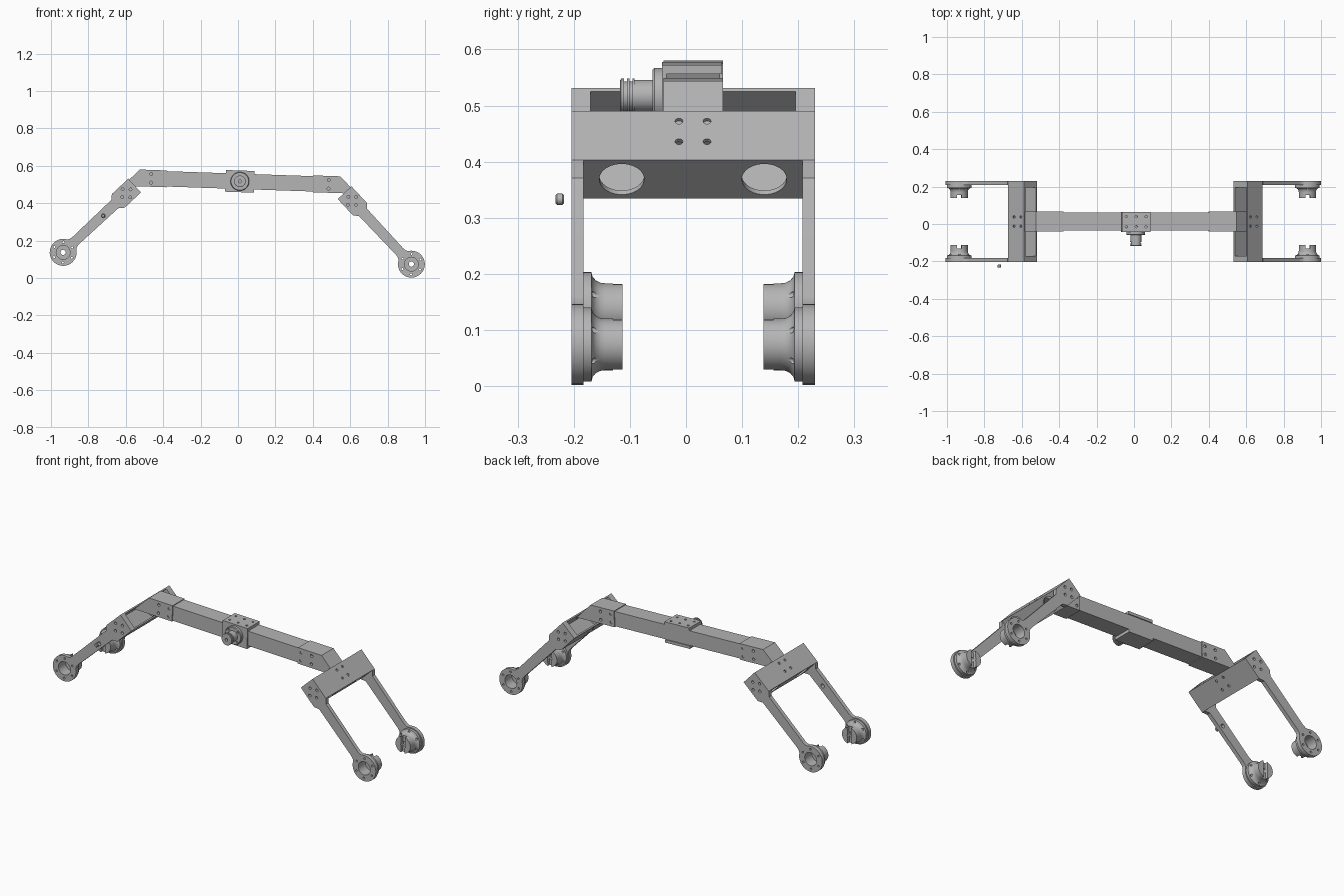
import bpy, bmesh, math
from mathutils import Matrix, Vector

cube = bpy.data.objects.get("Cube")
if cube:
    bpy.data.objects.remove(cube, do_unlink=True)

grey = bpy.data.materials.new("machined grey")
grey.use_nodes = True
colour = (0.46, 0.46, 0.46, 1)
grey.diffuse_color = colour
grey.node_tree.nodes["Principled BSDF"].inputs["Base Color"].default_value = colour

# The whole frame tilts slightly about its centre; each end turns down by 45 degrees
FRAME = Matrix.Translation((0.01, 0.0125, 0.517)) @ Matrix.Rotation(math.radians(1.94), 4, 'Y')
LEG = Matrix.Translation((0.604, 0, -0.084)) @ Matrix.Rotation(math.radians(45), 4, 'Y')
HUB = 0.463
TURN = {'X': Matrix.Rotation(math.pi / 2, 4, 'Y'),
        'Y': Matrix.Rotation(math.pi / 2, 4, 'X'),
        'Z': Matrix.Identity(4)}


def box(bm, lo, hi, turn=Matrix.Identity(4)):
    lo, hi = Vector(lo), Vector(hi)
    m = turn @ Matrix.Translation((lo + hi) / 2) @ Matrix.Diagonal((*(hi - lo), 1))
    bmesh.ops.create_cube(bm, size=1, matrix=m)


def rod(bm, axis, centre, r, depth, seg=16):
    bmesh.ops.create_cone(bm, cap_ends=True, segments=seg, radius1=r, radius2=r,
                          depth=depth, matrix=Matrix.Translation(centre) @ TURN[axis])


def prism(bm, pts, y0, y1):
    face = bm.faces.new([bm.verts.new((x, y0, z)) for x, z in pts])
    new = bmesh.ops.extrude_face_region(bm, geom=[face])["geom"]
    for v in new:
        if isinstance(v, bmesh.types.BMVert):
            v.co.y = y1
    bmesh.ops.recalc_face_normals(bm, faces=bm.faces)


def lathe(bm, profile, x=0, closed=False, seg=48):
    vs = [bm.verts.new((x + r, y, 0)) for r, y in profile]
    es = [bm.edges.new(p) for p in zip(vs, vs[1:])]
    if closed:
        es.append(bm.edges.new((vs[-1], vs[0])))
    bmesh.ops.spin(bm, geom=vs + es, cent=(x, 0, 0), axis=(0, 1, 0),
                   angle=math.tau, steps=seg)
    bmesh.ops.remove_doubles(bm, verts=bm.verts, dist=1e-5)
    bmesh.ops.recalc_face_normals(bm, faces=bm.faces)


def part(name, build):
    bm = bmesh.new()
    build(bm)
    mesh = bpy.data.meshes.new(name)
    bm.to_mesh(mesh)
    bm.free()
    mesh.materials.append(grey)
    obj = bpy.data.objects.new(name, mesh)
    bpy.context.collection.objects.link(obj)
    return obj


def activate(obj):
    bpy.ops.object.select_all(action='DESELECT')
    obj.select_set(True)
    bpy.context.view_layer.objects.active = obj


def cut(obj, build):
    cutter = part("cutter", build)
    cutter.hide_render = True
    mod = obj.modifiers.new("cut", 'BOOLEAN')
    mod.operation, mod.solver, mod.object = 'DIFFERENCE', 'EXACT', cutter
    activate(obj)
    bpy.ops.object.modifier_apply(modifier=mod.name)
    bpy.data.objects.remove(cutter, do_unlink=True)


def finish(obj, matrix):
    obj.data.transform(matrix)
    if matrix.determinant() < 0:
        obj.data.flip_normals()
    activate(obj)
    bpy.ops.object.shade_smooth_by_angle(angle=math.radians(32))


def spread(obj, base, sides_y):
    # place mirrored copies at both ends, and front and back where asked
    name, made = obj.name, {}
    for sx, end in ((1, "left"), (-1, "right")):
        for sy in sides_y:
            c = obj.copy()
            c.data = obj.data.copy()
            c.name = f"{end}_{name}" if len(sides_y) == 1 else \
                f"{end}_{'back' if sy > 0 else 'front'}_{name}"
            bpy.context.collection.objects.link(c)
            finish(c, FRAME @ Matrix.Diagonal((sx, sy, 1, 1)) @ base)
            made[sx, sy] = c
    bpy.data.objects.remove(obj, do_unlink=True)
    return made


PM = (-1, 1)

# Main beam
finish(part("main_beam", lambda bm: box(bm, (-0.45, -0.048, -0.041), (0.45, 0.048, 0.041))), FRAME)

# End sleeves, cut off at 45 degrees where they bolt into the cross channels
sleeve = part("end_sleeve", lambda bm: prism(
    bm, [(0.39, -0.045), (0.626, -0.045), (0.539, 0.042), (0.536, 0.045), (0.39, 0.045)],
    -0.053, 0.053))
cut(sleeve, lambda bm: [rod(bm, 'Y', (x, s * 0.053, z), 0.008, 0.03)
                        for x in (0.41, 0.475) for z in (-0.023, 0.023) for s in PM])
spread(sleeve, Matrix.Identity(4), (1,))

# Centre clamp, open at the back
clamp = part("centre_clamp", lambda bm: box(bm, (-0.077, -0.055, -0.058), (0.077, 0.052, 0.058)))
cut(clamp, lambda bm: box(bm, (-0.1, -0.047, -0.042), (0.1, 0.1, 0.042)))
cut(clamp, lambda bm: [rod(bm, 'Z', (x, y, 0.058), 0.006, 0.024)
                       for x in (-0.053, 0, 0.053) for y in (-0.027, 0.027)])
finish(clamp, FRAME)

# Ribbed spigot on the clamp's front
spigot = part("front_spigot", lambda bm: lathe(bm, [
    (0, -0.05), (0.05, -0.05), (0.05, -0.069), (0.047, -0.072), (0.029, -0.072),
    (0.029, -0.104), (0.031, -0.104), (0.031, -0.108), (0.026, -0.108), (0.026, -0.113),
    (0.031, -0.113), (0.031, -0.118), (0.026, -0.118), (0.026, -0.123), (0.031, -0.123),
    (0.031, -0.128), (0.028, -0.13), (0, -0.13)]))


def spigot_holes(bm):
    rod(bm, 'Y', (0, -0.13, 0), 0.008, 0.03)
    for i in range(4):
        a = math.radians(45 + 90 * i)
        rod(bm, 'Y', (0.04 * math.cos(a), -0.072, 0.04 * math.sin(a)), 0.005, 0.014)


cut(spigot, spigot_holes)
finish(spigot, FRAME)

# Cross channels: hollow boxes open towards the beam
channel = part("cross_channel", lambda bm: box(bm, (-0.06, -0.195, -0.05), (0.06, 0.195, 0.05)))
cut(channel, lambda bm: box(bm, (-0.1, -0.183, -0.042), (0.05, 0.183, 0.042)))
cut(channel, lambda bm: [rod(bm, 'X', (0.055, s * 0.127, 0), 0.04, 0.03, 40) for s in PM])
cut(channel, lambda bm: [rod(bm, 'Z', (u, s * 0.025, 0), 0.007, 0.2)
                         for u in (-0.035, 0.015) for s in PM])
spread(channel, LEG, (1,))


# Arm plates with a round eye at the foot
def arm_shape(bm):
    upper = [(-0.06, 0.05), (0.06, 0.05), (0.084, 0.029), (0.37, 0.026), (0.39, 0.029)]
    arc = [(HUB + 0.072 * math.cos(a), 0.072 * math.sin(a))
           for a in (math.radians(150 - 10 * i) for i in range(31))]
    lower = [(u, -v) for u, v in reversed(upper)]
    prism(bm, upper + arc + lower, 0.195, 0.217)


def flange_holes(bm):
    for i in range(6):
        a = math.radians(15 + 60 * i)
        rod(bm, 'Y', (HUB + 0.055 * math.cos(a), 0.195, 0.055 * math.sin(a)), 0.0055, 0.08, 12)


def arm_holes(bm):
    flange_holes(bm)
    rod(bm, 'Y', (HUB, 0.2, 0), 0.037, 0.1, 48)
    for u, v in ((0.03, 0), (-0.03, 0), (0, 0.03), (0, -0.03)):
        rod(bm, 'Y', (u, 0.2, v), 0.0075, 0.1)


arm = part("arm", arm_shape)
cut(arm, arm_holes)
arms = spread(arm, LEG, PM)
cut(arms[-1, -1], lambda bm: rod(bm, 'Y', (-0.72, -0.19, 0.333), 0.011, 0.1))

# Hubs: flanged bosses with a bore and a slotted inner end
hub = part("hub", lambda bm: lathe(bm, [
    (0.037, 0.195), (0.066, 0.195), (0.066, 0.181), (0.058, 0.179), (0.051, 0.173),
    (0.047, 0.165), (0.046, 0.157), (0.046, 0.126), (0.014, 0.126), (0.014, 0.155),
    (0.037, 0.155)], HUB, True))
cut(hub, flange_holes)
slot = Matrix.Translation((HUB, 0, 0)) @ Matrix.Rotation(math.radians(-45), 4, 'Y')
cut(hub, lambda bm: box(bm, (-0.012, 0.11, -0.1), (0.012, 0.143, 0.1), slot))
spread(hub, LEG, PM)

# Loose pin beside the right front arm
pin = part("loose_pin", lambda bm: lathe(bm, [
    (0, -0.233), (0.007, -0.233), (0.01, -0.23), (0.01, -0.22), (0.007, -0.217), (0, -0.217)],
    seg=24))
finish(pin, Matrix.Translation((-0.72, 0, 0.333)))
